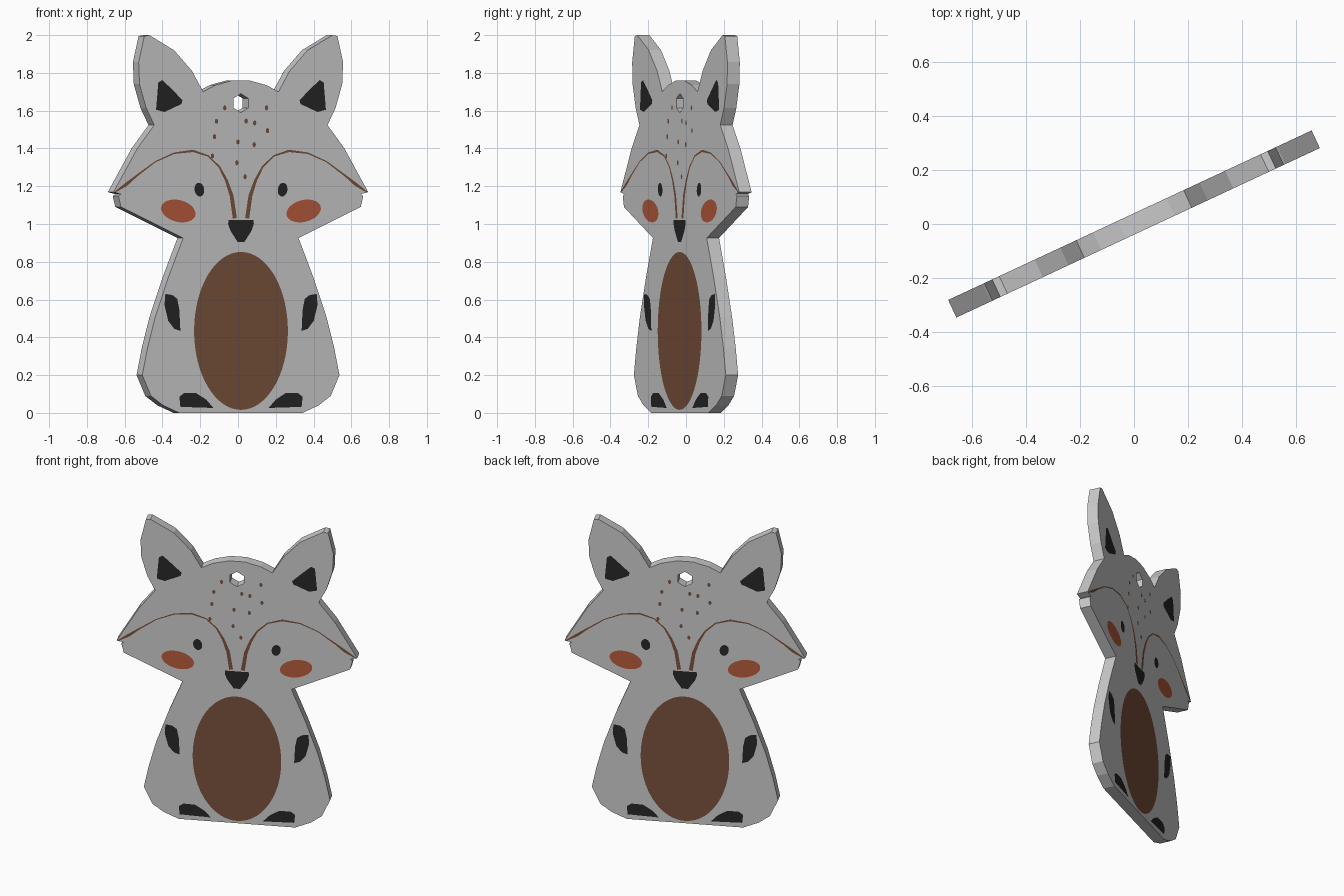
import bpy, bmesh, math
from mathutils import Matrix, Euler

if "Cube" in bpy.data.objects:
    bpy.data.objects.remove(bpy.data.objects["Cube"])

HALF = 0.036          # half thickness of the plaque
LIFT = 0.0015         # height of the painted plates over its faces
TURN = Euler((math.radians(90), 0, math.radians(25))).to_matrix().to_4x4()
BACK = Matrix.Rotation(math.pi, 4, 'Y')


def material(name, rgb):
    m = bpy.data.materials.new(name)
    m.diffuse_color = (*rgb, 1)
    m.use_nodes = True
    m.node_tree.nodes["Principled BSDF"].inputs["Base Color"].default_value = m.diffuse_color
    return m


GREY = material("grey", (0.60, 0.60, 0.60))
BROWN = material("brown", (0.19, 0.083, 0.043))
RUST = material("rust", (0.47, 0.105, 0.045))
BLACK = material("black", (0.02, 0.02, 0.02))


def mirror(points):
    return [(-x, z) for x, z in reversed(points)]


def ellipse(cx, cz, rx, rz, tilt=0, n=32):
    c, s = math.cos(math.radians(tilt)), math.sin(math.radians(tilt))
    out = []
    for i in range(n):
        a = math.tau * i / n
        x, z = rx * math.cos(a), rz * math.sin(a)
        out.append((cx + x * c - z * s, cz + x * s + z * c))
    return out


def add_object(name, bm, mat):
    bm.transform(TURN)
    me = bpy.data.meshes.new(name)
    bm.to_mesh(me)
    bm.free()
    me.materials.append(mat)
    ob = bpy.data.objects.new(name, me)
    bpy.context.collection.objects.link(ob)
    return ob


def paint(name, polygons, mat):
    """Thin plates repeated on the front and the back of the plaque."""
    bm = bmesh.new()
    for side in (Matrix.Identity(4), BACK):
        for poly in polygons:
            vs = [bm.verts.new(side @ Matrix.Translation((x, z, HALF + LIFT)).translation)
                  for x, z in poly]
            f = bm.faces.new(vs)
            f.normal_update()
            if f.normal.z * (1 if side is not BACK else -1) < 0:
                f.normal_flip()
    bmesh.ops.triangulate(bm, faces=[f for f in bm.faces if len(f.verts) > 4])
    return add_object(name, bm, mat)


def plaque(name, loops, mat):
    """Solid board from an outline with holes."""
    cu = bpy.data.curves.new(name, 'CURVE')
    cu.dimensions, cu.fill_mode, cu.extrude = '2D', 'BOTH', HALF
    for loop in loops:
        sp = cu.splines.new('POLY')
        sp.points.add(len(loop) - 1)
        for p, (x, z) in zip(sp.points, loop):
            p.co = (x, z, 0, 1)
        sp.use_cyclic_u, sp.use_smooth = True, False
    tmp = bpy.data.objects.new(name + "_outline", cu)
    me = bpy.data.meshes.new_from_object(tmp)
    bm = bmesh.new()
    bm.from_mesh(me)
    bpy.data.objects.remove(tmp)
    bpy.data.meshes.remove(me)
    bmesh.ops.remove_doubles(bm, verts=bm.verts, dist=1e-5)
    bmesh.ops.recalc_face_normals(bm, faces=bm.faces)
    for f in bm.faces:
        f.smooth = False
        f.material_index = 0
    return add_object(name, bm, mat)


# Board: right half of the silhouette, from the base up to the crown
half = [(0.36, 0), (0.455, 0.04), (0.525, 0.09), (0.576, 0.20), (0.545, 0.345),
        (0.50, 0.508), (0.425, 0.714), (0.337, 0.926),            # body side
        (0.70, 1.09), (0.715, 1.148), (0.70, 1.158), (0.744, 1.169),  # cheek
        (0.68, 1.275), (0.605, 1.40), (0.506, 1.524),             # head side
        (0.553, 1.614), (0.592, 1.74), (0.597, 1.857), (0.564, 1.995),
        (0.535, 2.0), (0.39, 1.92), (0.285, 1.81), (0.22, 1.70),  # ear
        (0.15, 1.735), (0.05, 1.76)]                              # crown
hole = ellipse(0, 1.64, 0.05, 0.05, 90, 6)
plaque("fox_board", [half + mirror(half), hole], GREY)

# Belly and blushing cheeks
paint("belly", [ellipse(0, 0.434, 0.274, 0.418, n=64)], BROWN)
cheek = ellipse(0.366, 1.069, 0.102, 0.058, 12)
paint("cheeks", [cheek, mirror(cheek)], RUST)

# Eyes and nose
eye = ellipse(0.243, 1.182, 0.028, 0.037, -12, 16)
paint("eyes", [eye, mirror(eye)], BLACK)
nose = [(0.02, 0.905), (0.062, 0.965), (0.075, 1.0), (0.073, 1.021)]
paint("nose", [nose + mirror(nose)], BLACK)

# Inner ears, arms and feet
ear = [(0.342, 1.656), (0.40, 1.71), (0.459, 1.762), (0.483, 1.75),
       (0.496, 1.605), (0.447, 1.593), (0.348, 1.635)]
paint("inner_ears", [ear, mirror(ear)], BLACK)
arm = [(0.354, 0.434), (0.36, 0.545), (0.372, 0.603), (0.401, 0.624),
       (0.442, 0.63), (0.447, 0.571), (0.425, 0.487), (0.39, 0.445)]
paint("arms", [arm, mirror(arm)], BLACK)
foot = [(0.161, 0.026), (0.202, 0.069), (0.26, 0.104), (0.331, 0.106),
        (0.36, 0.085), (0.354, 0.032)]
paint("feet", [foot, mirror(foot)], BLACK)

# Arched face lines: x, z and half width along the stroke
arch = [(0.036, 1.03, 0.012), (0.055, 1.15, 0.011), (0.085, 1.23, 0.008),
        (0.125, 1.30, 0.005), (0.19, 1.36, 0.004), (0.28, 1.387, 0.006),
        (0.39, 1.375, 0.004), (0.50, 1.33, 0.003), (0.61, 1.255, 0.005),
        (0.67, 1.21, 0.009), (0.738, 1.168, 0.003)]
rails = []
for i, (x, z, w) in enumerate(arch):
    a, b = arch[max(i - 1, 0)], arch[min(i + 1, len(arch) - 1)]
    dx, dz = b[0] - a[0], b[1] - a[1]
    k = w / math.hypot(dx, dz)
    rails.append(((x - dz * k, z + dx * k), (x + dz * k, z - dx * k)))
strokes = [[p[0], p[1], q[1], q[0]] for p, q in zip(rails, rails[1:])]
paint("face_lines", strokes + [mirror(s) for s in strokes], BROWN)

# Forehead freckles
spots = [(-0.095, 1.615), (-0.143, 1.544), (-0.155, 1.462), (-0.167, 1.36),
         (-0.018, 1.434), (0.03, 1.545), (0.08, 1.535), (0.077, 1.42),
         (0.149, 1.615), (0.155, 1.494), (-0.024, 1.324), (0.024, 1.25)]
paint("freckles", [ellipse(x, z, 0.010, 0.014, 0, 8) for x, z in spots], BROWN)
